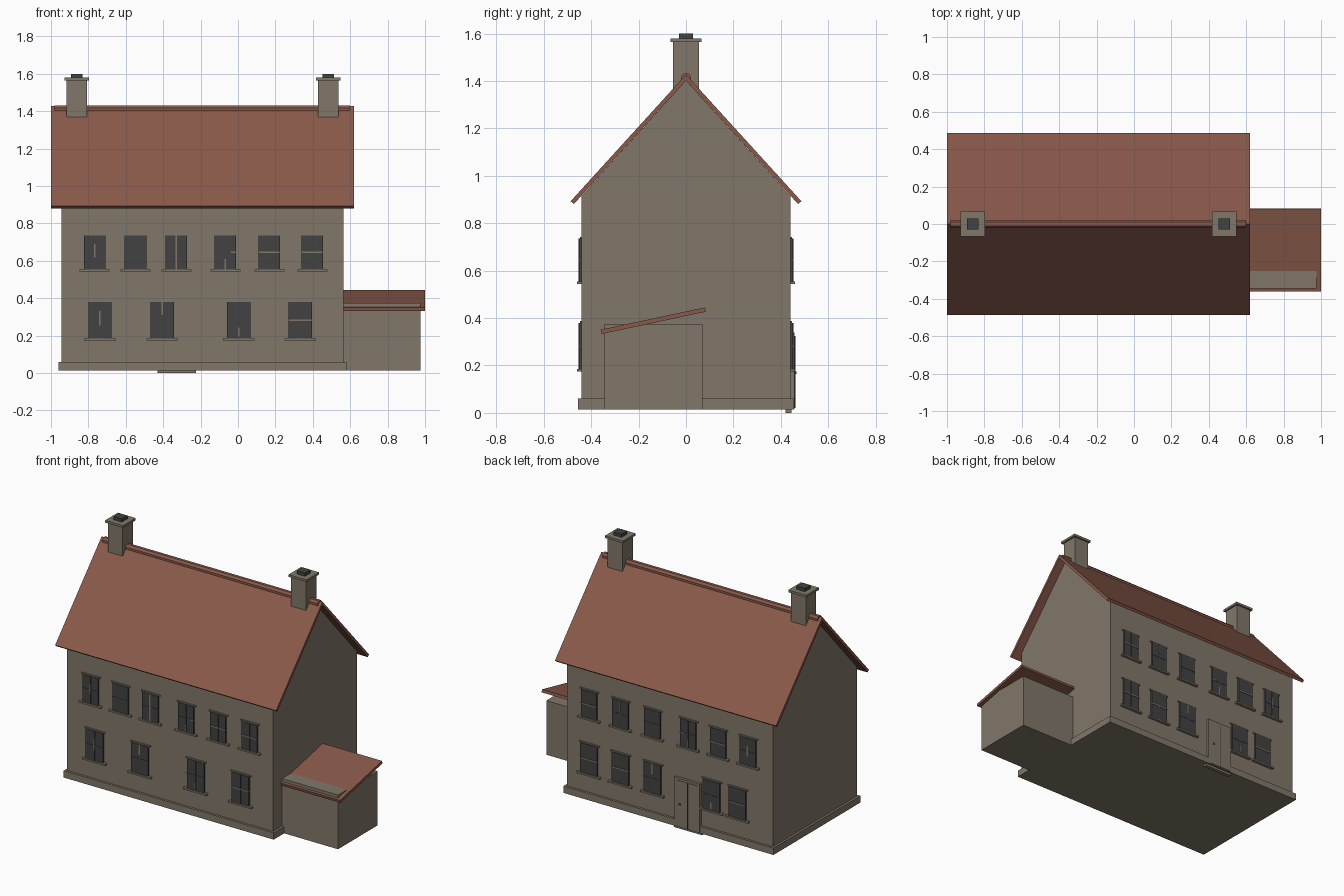
import bpy
import bmesh

cube = bpy.data.objects.get("Cube")
if cube:
    bpy.data.objects.remove(cube, do_unlink=True)


def material(name, rgb):
    m = bpy.data.materials.new(name)
    m.use_nodes = True
    m.diffuse_color = (*rgb, 1)
    bsdf = next(n for n in m.node_tree.nodes if n.type == 'BSDF_PRINCIPLED')
    bsdf.inputs["Base Color"].default_value = (*rgb, 1)
    bsdf.inputs["Roughness"].default_value = 0.9
    return m


STONE = material("stone", (0.22, 0.185, 0.14))
TILE = material("red_tile", (0.25, 0.1, 0.068))
DARK = material("dark_grey", (0.055, 0.055, 0.057))


def prism(name, profile, x0, x1, mat):
    """Extrude a (y, z) outline along x."""
    bm = bmesh.new()
    face = bm.faces.new([bm.verts.new((x0, y, z)) for y, z in profile])
    ext = bmesh.ops.extrude_face_region(bm, geom=[face])
    verts = [v for v in ext["geom"] if isinstance(v, bmesh.types.BMVert)]
    bmesh.ops.translate(bm, verts=verts, vec=(x1 - x0, 0, 0))
    bmesh.ops.recalc_face_normals(bm, faces=bm.faces)
    mesh = bpy.data.meshes.new(name)
    bm.to_mesh(mesh)
    bm.free()
    mesh.materials.append(mat)
    ob = bpy.data.objects.new(name, mesh)
    bpy.context.collection.objects.link(ob)
    return ob


def box(name, x, y, z, mat):
    """Box from (low, high) ranges on each axis."""
    (y0, y1), (z0, z1) = sorted(y), z
    return prism(name, [(y0, z0), (y1, z0), (y1, z1), (y0, z1)], x[0], x[1], mat)


# Main house body with gables, and plinth
WALL = 0.44
LEFT, RIGHT = -0.945, 0.565
prism("house_walls", [(-WALL, 0.015), (WALL, 0.015), (WALL, 0.915),
                      (0, 1.402), (-WALL, 0.915)], LEFT, RIGHT, STONE)
box("plinth", (LEFT - 0.015, RIGHT + 0.015), (-0.455, 0.455), (0.015, 0.06), STONE)

# Roof slopes and ridge
for side, name in ((-1, "front_roof"), (1, "back_roof")):
    slope = [(0, 1.428), (0.487, 0.893), (0.473, 0.881), (0, 1.402)]
    prism(name, [(side * y, z) for y, z in slope], -1, 0.62, TILE)
prism("ridge_tiles", [(-0.022, 1.4), (-0.022, 1.418), (-0.01, 1.431),
                      (0.01, 1.431), (0.022, 1.418), (0.022, 1.4)], -0.98, 0.6, TILE)

# Chimneys
for cx, side in ((-0.862, "right"), (0.482, "left")):
    for part, r, z, mat in (("shaft", 0.054, (1.36, 1.564), STONE),
                            ("cap", 0.066, (1.564, 1.579), STONE),
                            ("pot", 0.03, (1.579, 1.6), DARK)):
        box(f"{side}_chimney_{part}", (cx - r, cx + r), (-r, r), z, mat)


def window(name, cx, side, w, z0, z1, bars):
    """Pane, glazing cross, sill and lintel; bars are (axis, start, end) fractions."""
    x0, h = cx - w / 2, z1 - z0

    def layer(part, x, depth, z, mat):
        box(f"{name}_{part}", x, (side * (WALL - 0.01), side * (WALL + depth)), z, mat)

    def bar(part, axis, a, b, depth, mat):
        if axis == "v":
            layer(part, (cx - 0.004, cx + 0.004), depth, (z0 + a * h, z0 + b * h), mat)
        else:
            mid = z0 + h / 2
            layer(part, (x0 + a * w, x0 + b * w), depth, (mid - 0.004, mid + 0.004), mat)

    layer("pane", (x0, x0 + w), 0.011, (z0, z1), DARK)
    for axis in "vh":
        bar("glazing_" + axis, axis, 0, 1, 0.013, DARK)
    for i, (axis, a, b) in enumerate(bars):
        bar(f"bar_{i}", axis, a, b, 0.0145, STONE)
    layer("sill", (x0 - 0.022, x0 + w + 0.022), 0.019, (z0 - 0.011, z0), STONE)
    layer("lintel", (x0 - 0.012, x0 + w + 0.012), 0.007, (z1, z1 + 0.008), STONE)


# Window rows: each entry is centre x and its pale bars
MIDDLE = [("v", 0.35, 0.75)]
FULL = [("v", 0, 1)]
ACROSS = [("h", 0, 1)]
LOW = [("v", 0.05, 0.3)]
HIGH = [("v", 0.65, 1)]
CORNER = [("v", 0, 0.3), ("h", 0.75, 1)]
UPPER_X = [-0.767, -0.548, -0.329, -0.067, 0.168, 0.398]
ROWS = (
    ("front_upper", -1, True, zip(UPPER_X, (MIDDLE, [], FULL, CORNER, ACROSS, ACROSS))),
    ("front_lower", -1, False, zip((-0.738, -0.406, 0.003, 0.332),
                                   (MIDDLE, HIGH, LOW, ACROSS))),
    ("back_upper", 1, True, zip(UPPER_X, (MIDDLE, ACROSS, CORNER, [], HIGH, ACROSS))),
    ("back_lower", 1, False, zip((-0.69, -0.5, -0.067, 0.168, 0.398),
                                 (ACROSS, LOW, HIGH, ACROSS, ACROSS))),
)
for row, side, upper, entries in ROWS:
    w, z0, z1 = (0.115, 0.555, 0.735) if upper else (0.125, 0.185, 0.38)
    for i, (cx, bars) in enumerate(entries):
        window(f"{row}_window_{i + 1}", cx, side, w, z0, z1, bars)

# Back door with surround, centre gap, knob and step
box("door_surround", (-0.42, -0.235), (0.42, 0.457), (0.016, 0.34), STONE)
box("door_leaf", (-0.405, -0.25), (0.43, 0.46), (0.02, 0.325), STONE)
box("door_gap", (-0.335, -0.329), (0.43, 0.462), (0.02, 0.325), DARK)
box("door_knob", (-0.282, -0.272), (0.45, 0.466), (0.165, 0.175), DARK)
box("door_step", (-0.43, -0.225), (0.42, 0.445), (0, 0.016), STONE)

# Side lean-to with a sloping roof
box("lean_to_walls", (RIGHT - 0.01, 0.975), (-0.345, 0.07), (0.015, 0.374), STONE)
prism("lean_to_roof", [(-0.356, 0.333), (0.084, 0.427), (0.08, 0.445), (-0.36, 0.351)],
      RIGHT - 0.005, 1.0, TILE)
